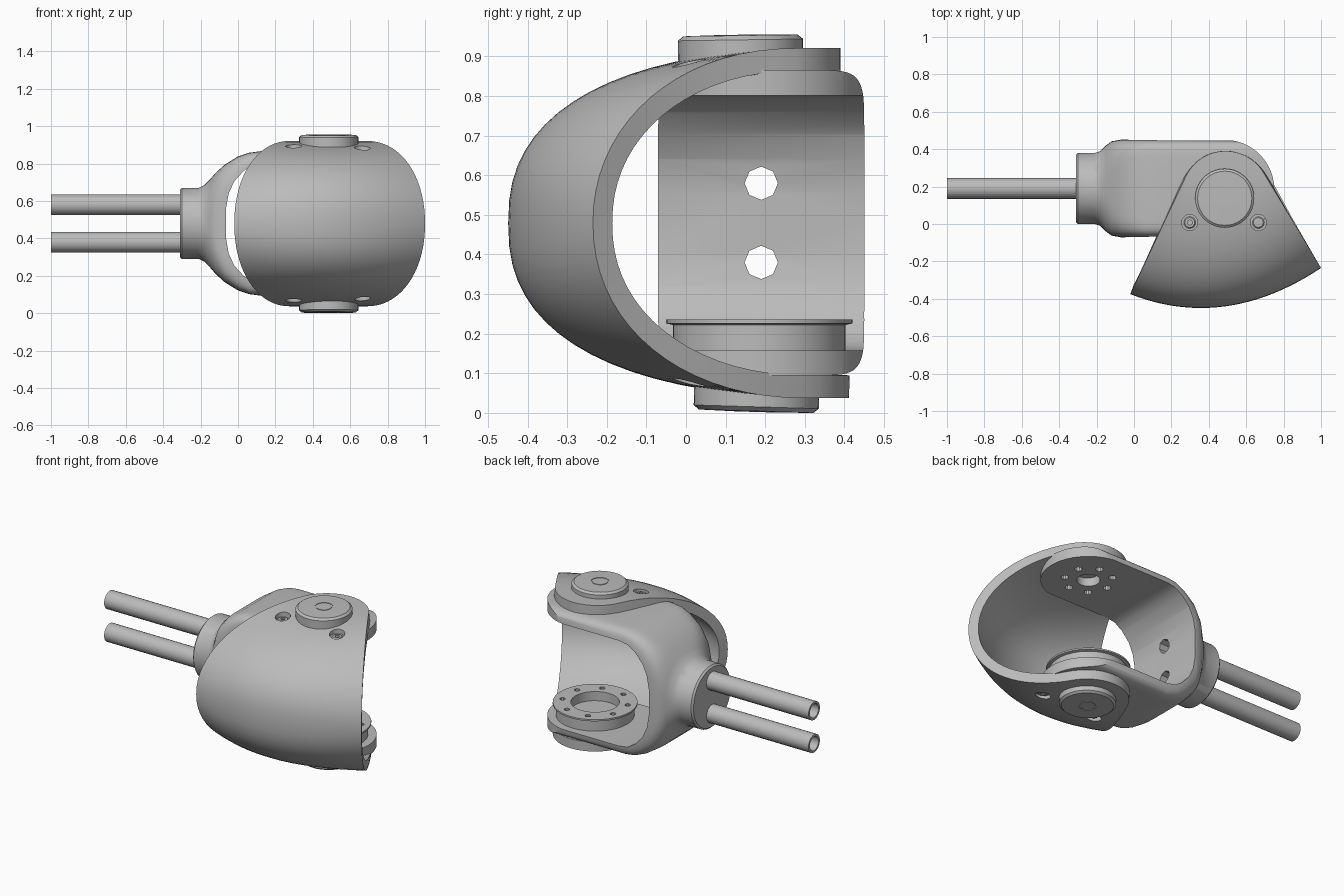
import bpy, bmesh, math
from math import sin, cos, pi, radians
from mathutils import Vector, Matrix

if "Cube" in bpy.data.objects:
    bpy.data.objects.remove(bpy.data.objects["Cube"])

grey = bpy.data.materials.new("grey metal")
grey.use_nodes = True
grey.diffuse_color = (0.5, 0.5, 0.5, 1)
grey.node_tree.nodes["Principled BSDF"].inputs["Base Color"].default_value = (0.5, 0.5, 0.5, 1)

PIVOT = Vector((0.485, 0.185, 0))
MID_Z = 0.48
TUBE_Y = 0.19
TILT = 0.025  # the cover leans back slightly toward its foot


def make(name, bm):
    bmesh.ops.recalc_face_normals(bm, faces=bm.faces)
    mesh = bpy.data.meshes.new(name)
    bm.to_mesh(mesh)
    bm.free()
    mesh.materials.append(grey)
    ob = bpy.data.objects.new(name, mesh)
    bpy.context.collection.objects.link(ob)
    return ob


def select(ob):
    bpy.ops.object.select_all(action='DESELECT')
    ob.select_set(True)
    bpy.context.view_layer.objects.active = ob


def apply(ob, kind, **settings):
    mod = ob.modifiers.new(kind.lower(), kind)
    for key, value in settings.items():
        setattr(mod, key, value)
    select(ob)
    bpy.ops.object.modifier_apply(modifier=mod.name)


def cut(ob, cutter, operation='DIFFERENCE'):
    apply(ob, 'BOOLEAN', operation=operation, solver='EXACT', object=cutter)
    bpy.data.objects.remove(cutter)


def smooth(ob, angle=32):
    select(ob)
    bpy.ops.object.shade_smooth_by_angle(angle=radians(angle))


def bend(v, power):
    """Superellipse rounding of a sine or cosine."""
    return math.copysign(abs(v) ** (2 / power), v)


def loft(rings):
    """Skin closed rings of equal length and cap both ends."""
    bm = bmesh.new()
    rows = [[bm.verts.new(p) for p in ring] for ring in rings]
    n = len(rows[0])
    for a, b in zip(rows, rows[1:]):
        for i in range(n):
            bm.faces.new((a[i], a[(i + 1) % n], b[(i + 1) % n], b[i]))
    bm.faces.new(rows[0])
    bm.faces.new(rows[-1])
    return bm


def lathe(name, profile, x, y, n=40):
    """Turn a radius/height profile around a vertical axis."""
    return make(name, loft([[(x + r * cos(2 * pi * i / n), y + r * sin(2 * pi * i / n), z)
                             for i in range(n)] for r, z in profile]))


def prism(points, axis, low, high):
    """Extrude a flat outline along y or z."""
    place = (lambda a, b, d: (a, d, b)) if axis == 'y' else (lambda a, b, d: (a, b, d))
    return make("cutter", loft([[place(a, b, d) for a, b in points] for d in (low, high)]))


def rod(name, x0, x1, z, r, n=24):
    return make(name, loft([[(x, TUBE_Y + r * cos(2 * pi * i / n), z + r * sin(2 * pi * i / n))
                             for i in range(n)] for x in (x0, x1)]))


def drill(ob, x, y, z0, z1, r, n=16):
    cut(ob, lathe("cutter", [(r, z0), (r, z1)], x, y, n))


def bolt_circle(ob, count, ring, z0, z1, r):
    for i in range(count):
        a = 2 * pi * (i + 0.5) / count
        drill(ob, PIVOT.x + ring * cos(a), PIVOT.y + ring * sin(a), z0, z1, r, 10)


# Yoke: round collar flaring into a broad rounded block
def section(x, hy, hz, power, n=64):
    angles = [2 * pi * i / n for i in range(n)]
    return [(x, TUBE_Y + hy * bend(cos(a), power), MID_Z + hz * bend(sin(a), power)) for a in angles]


yoke = make("yoke", loft([section(*s) for s in (
    (-0.31, 0.18, 0.18, 2), (-0.3, 0.19, 0.19, 2), (-0.21, 0.19, 0.19, 2), (-0.18, 0.2, 0.205, 2.2),
    (-0.15, 0.23, 0.235, 2.8), (-0.12, 0.252, 0.27, 4), (-0.07, 0.261, 0.315, 6),
    (0, 0.262, 0.358, 8), (0.06, 0.262, 0.378, 10), (0.12, 0.262, 0.386, 10), (0.8, 0.262, 0.386, 10))]))

# Hollow it into a fork with round arm ends
half = [(0.9, 0.322), (0.14, 0.322), (0.08, 0.312), (0.03, 0.28), (-0.02, 0.225), (-0.05, 0.16), (-0.064, 0.08)]
gap = [(x, MID_Z + h) for x, h in half] + [(x, MID_Z - h) for x, h in reversed(half)]
cut(yoke, prism(gap, 'y', -0.3, 0.8))
ends = [(PIVOT.x + 0.265 * cos(a), PIVOT.y + 0.265 * sin(a))
        for a in (radians(-90 + 7.5 * i) for i in range(25))]
cut(yoke, prism([(-0.5, -0.08)] + ends + [(-0.5, 0.46)], 'z', -0.1, 1.1), 'INTERSECT')
for z in (0.38, 0.58):
    cut(yoke, rod("cutter", -0.4, 0.0, z, 0.042, 8))
drill(yoke, PIVOT.x, PIVOT.y, 0.7, 0.95, 0.065, 24)
bolt_circle(yoke, 7, 0.135, 0.7, 0.95, 0.022)
smooth(yoke)

# Two hollow tubes
for label, z in (("lower", 0.38), ("upper", 0.58)):
    tube = rod(label + "_tube", -1.0, -0.2, z, 0.055)
    cut(tube, rod("cutter", -1.1, -0.1, z, 0.042))
    smooth(tube)

# Bearing spool on the lower arm
spool = lathe("bearing_spool", [(0.218, 0.14), (0.218, 0.222), (0.235, 0.226), (0.235, 0.236)],
              PIVOT.x, PIVOT.y, 48)
drill(spool, PIVOT.x, PIVOT.y, 0.18, 0.3, 0.135, 32)
bolt_circle(spool, 8, 0.185, 0.2, 0.3, 0.016)
smooth(spool)

# Cover: strips run from the upper lug, round the front, to the lower lug
ACROSS, ALONG = 24, 36
bm = bmesh.new()
grid = []
for i in range(ACROSS + 1):
    s = i / ACROSS
    a = radians(155 - 123 * s)
    lug = Vector((0.49 + 0.235 * cos(a), 0.155 + 0.235 * sin(a)))
    front = Vector((-0.02 + 1.02 * s, -0.375 + 0.14 * s - 0.54 * s * (1 - s)))
    fullness = 2.1 + 0.35 * sin(pi * s)
    row = []
    for j in range(ALONG + 1):
        t = pi * j / ALONG
        reach = bend(max(sin(t), 0), fullness)
        p = lug.lerp(front, reach)
        z = 0.479 + 0.442 * bend(cos(t), fullness)
        row.append(bm.verts.new((p.x, p.y + TILT * (1 - reach) * (0.92 - z), z)))
    grid.append(row)
for a, b in zip(grid, grid[1:]):
    for j in range(ALONG):
        bm.faces.new((a[j], a[j + 1], b[j + 1], b[j]))
cover = make("cover", bm)
# Point the skin outward so that it thickens inward
if cover.data.polygons[len(cover.data.polygons) // 2].normal.y > 0:
    cover.data.flip_normals()
apply(cover, 'SOLIDIFY', thickness=0.058, offset=-1, use_even_offset=False)

# Screw pockets with recessed screws, and the round pivot caps
CAP_X = 0.485
SCREW_Y = 0.008
for label, z, sign, y in (("upper", 0.92, 1, 0.138), ("lower", 0.037, -1, 0.178)):
    for side, x in (("right", 0.298), ("left", 0.665)):
        skin = cover.ray_cast((x, SCREW_Y, MID_Z + sign), (0, 0, -sign))[1].z
        drill(cover, x, SCREW_Y, skin - sign * 0.028, skin + sign * 0.1, 0.043, 20)
        profile = [(0.032, 0.045), (0.032, 0.02), (0.026, 0.014), (0.013, 0.014), (0.013, 0.03)]
        smooth(lathe(f"{label}_{side}_screw", [(r, skin - sign * d) for r, d in profile], x, SCREW_Y, 20))
    cap = lathe(label + "_pivot_cap", [(0.158, -0.03), (0.158, 0.022), (0.145, 0.033), (0.05, 0.035),
                (0.05, 0.032), (0.044, 0.032), (0.044, 0.035)], 0, 0)
    lean = Matrix.Rotation(-0.03 if sign < 0 else 0.015, 4, 'X')
    flip = Matrix.Diagonal((1, 1, sign, 1))
    cap.data.transform(Matrix.Translation((CAP_X, y, z)) @ lean @ flip)
    if sign < 0:
        cap.data.flip_normals()
        low = min(v.co.z for v in cap.data.vertices)
        cap.data.transform(Matrix.Translation((0, 0, -low)))
    smooth(cap)
smooth(cover)
